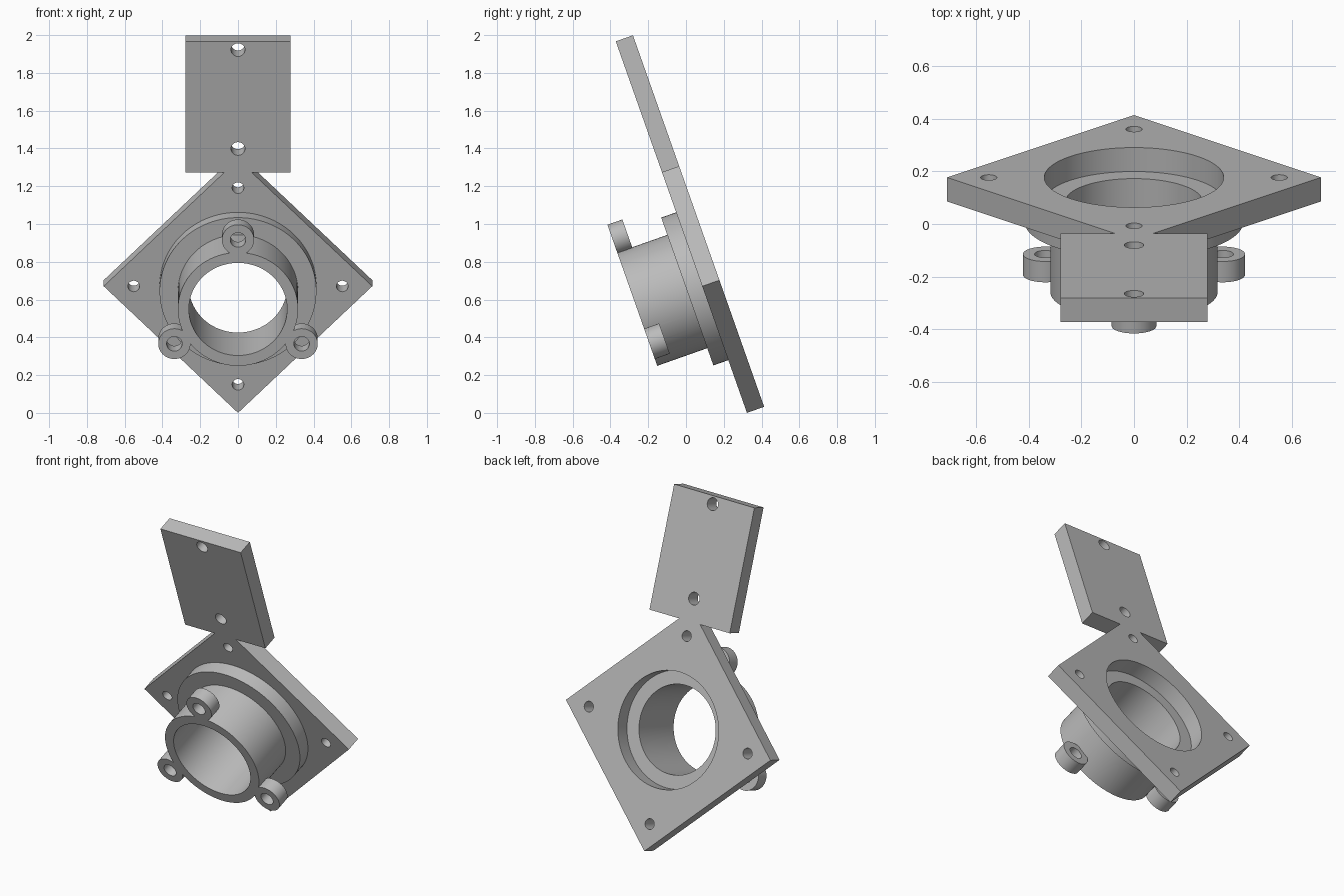
import bpy, bmesh
from math import asin, cos, sin, radians, pi
from mathutils import Matrix

if "Cube" in bpy.data.objects:
    bpy.data.objects.remove(bpy.data.objects["Cube"], do_unlink=True)

# Main dimensions, in the tilted frame of the plate (y = 0 is its front face)
TILT = asin(0.333)
PLATE = 0.0965      # plate thickness
HALF = 0.711        # half diagonal of the diamond
TAB_W, TAB_LOW, TAB_TOP = 0.279, 0.638, 1.375
FLANGE_T, TUBE_END = 0.084, -0.365
BORE = 0.26
EAR_DIST, EAR_R, EAR_HOLE = 0.389, 0.085, 0.041

frame = Matrix.Translation((0, 0.086, 0.6705)) @ Matrix.Rotation(TILT, 4, 'X')

grey = bpy.data.materials.new("plain grey")
grey.use_nodes = True
COLOUR = (0.5, 0.5, 0.5, 1)
grey.diffuse_color = COLOUR
grey.node_tree.nodes["Principled BSDF"].inputs["Base Color"].default_value = COLOUR


def add_object(name, bm):
    bmesh.ops.recalc_face_normals(bm, faces=bm.faces)
    mesh = bpy.data.meshes.new(name)
    bm.to_mesh(mesh)
    bm.free()
    mesh.materials.append(grey)
    obj = bpy.data.objects.new(name, mesh)
    bpy.context.collection.objects.link(obj)
    obj.matrix_world = frame
    return obj


def cylinder(name, radius, y0, y1, x=0, z=0, sides=96):
    """Cylinder whose axis runs through the plate, from y0 to y1."""
    bm = bmesh.new()
    place = Matrix.Translation((x, (y0 + y1) / 2, z)) @ Matrix.Rotation(pi / 2, 4, 'X')
    bmesh.ops.create_cone(bm, cap_ends=True, segments=sides, radius1=radius,
                          radius2=radius, depth=abs(y1 - y0), matrix=place)
    return add_object(name, bm)


def combine(obj, other, operation):
    """Apply a boolean and remove the helper."""
    other.hide_render = True
    mod = obj.modifiers.new("boolean", 'BOOLEAN')
    mod.operation, mod.object, mod.solver = operation, other, 'EXACT'
    select(obj)
    bpy.ops.object.modifier_apply(modifier=mod.name)
    bpy.data.objects.remove(other, do_unlink=True)


def select(obj):
    bpy.ops.object.select_all(action='DESELECT')
    obj.select_set(True)
    bpy.context.view_layer.objects.active = obj


def drill(obj, radius, x=0, z=0, sides=96):
    combine(obj, cylinder("cutter", radius, -0.6, 0.3, x, z, sides), 'DIFFERENCE')


# Diamond plate joined to the rectangular tab by a narrow neck
neck = HALF - TAB_LOW
right = [(HALF, 0), (neck, TAB_LOW), (TAB_W, TAB_LOW), (TAB_W, TAB_TOP)]
outline = [(0, -HALF)] + right + [(-x, z) for x, z in reversed(right)]
bm = bmesh.new()
face = bm.faces.new([bm.verts.new((x, 0, z)) for x, z in outline])
grown = bmesh.ops.extrude_face_region(bm, geom=[face])["geom"]
bmesh.ops.translate(bm, vec=(0, PLATE, 0),
                    verts=[v for v in grown if isinstance(v, bmesh.types.BMVert)])
plate = add_object("mounting_plate", bm)

# Recess, corner holes and tab holes
drill(plate, 0.341)
for i in range(4):
    drill(plate, 0.031, 0.552 * cos(i * pi / 2), 0.552 * sin(i * pi / 2), 48)
for z in (0.772, 1.327):
    drill(plate, 0.037, 0, z, 48)

# Round flange on the front of the plate
flange = cylinder("flange", 0.415, -FLANGE_T, 0)
drill(flange, BORE)

# Tube with three screw ears flush with its open end
tube = cylinder("tube", 0.318, TUBE_END, -FLANGE_T)
ears = [(EAR_DIST * cos(radians(a)), EAR_DIST * sin(radians(a))) for a in (90, 210, 330)]
for x, z in ears:
    combine(tube, cylinder("ear", EAR_R, TUBE_END, TUBE_END + FLANGE_T, x, z, 64), 'UNION')
for x, z in ears:
    drill(tube, EAR_HOLE, x, z, 48)
drill(tube, BORE)

# Smooth the round walls, keep the rims sharp
for obj in (plate, flange, tube):
    select(obj)
    bpy.ops.object.shade_smooth_by_angle(angle=radians(30))
